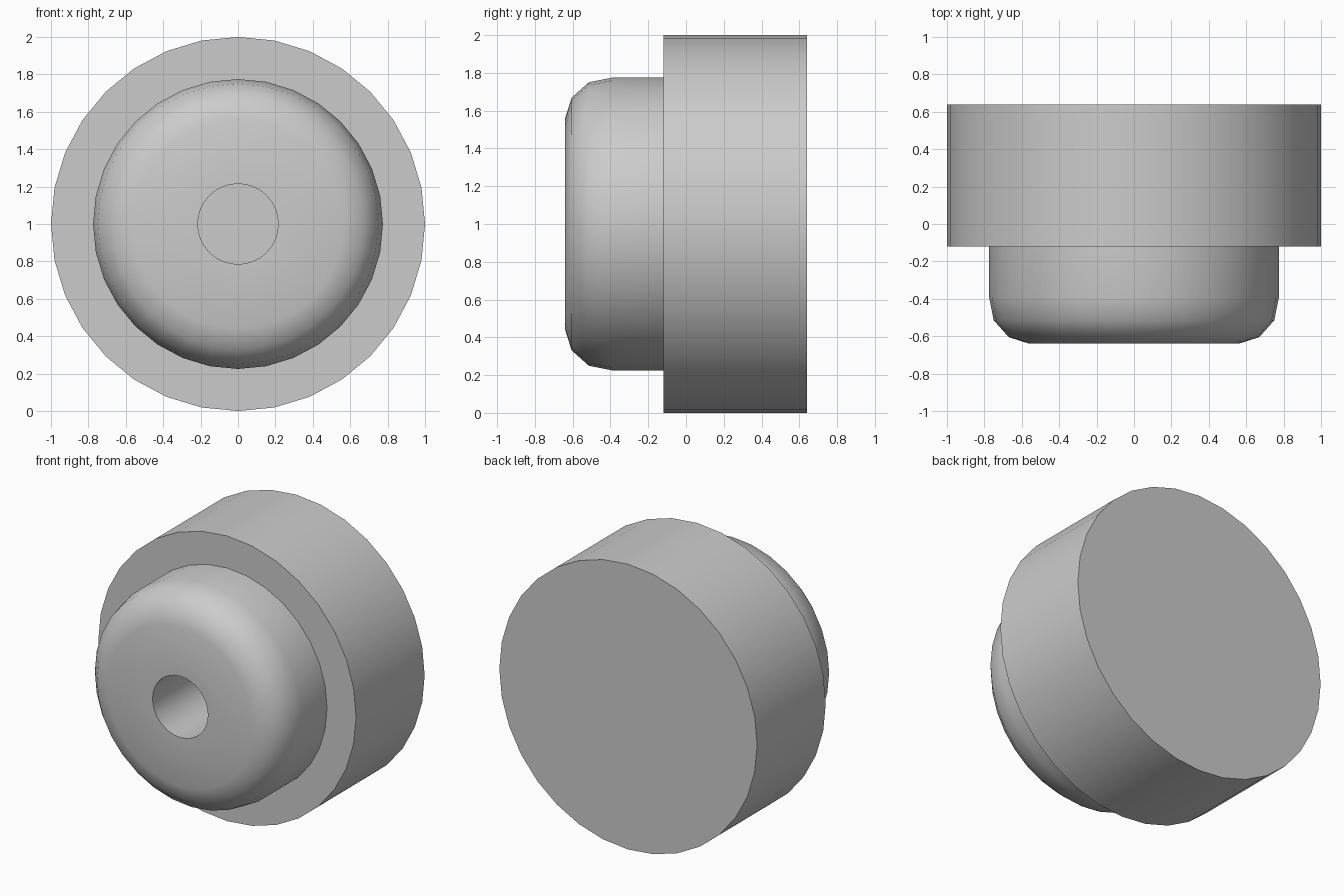
import bpy
import math

cube = bpy.data.objects.get("Cube")
if cube:
    bpy.data.objects.remove(cube, do_unlink=True)

grey = bpy.data.materials.new("light grey")
grey.use_nodes = True
colour = (0.6, 0.6, 0.6, 1)
grey.diffuse_color = colour
grey.node_tree.nodes["Principled BSDF"].inputs["Base Color"].default_value = colour


def lathe(name, profile, sides, cap_start=False, cap_end=False, smooth_angle=32):
    """Spin (radius, y) points about the y axis at z = 1, listed back to front on the outside."""
    verts = [(r * math.sin(math.tau * i / sides), y, 1 + r * math.cos(math.tau * i / sides))
             for r, y in profile for i in range(sides)]
    faces = []
    for k in range(len(profile) - 1):
        for i in range(sides):
            j = (i + 1) % sides
            faces.append((k * sides + i, (k + 1) * sides + i,
                          (k + 1) * sides + j, k * sides + j))
    if cap_start:
        faces.append(tuple(range(sides)))
    if cap_end:
        last = (len(profile) - 1) * sides
        faces.append(tuple(last + i for i in reversed(range(sides))))
    mesh = bpy.data.meshes.new(name)
    mesh.from_pydata(verts, [], faces)
    mesh.materials.append(grey)
    obj = bpy.data.objects.new(name, mesh)
    bpy.context.collection.objects.link(obj)
    bpy.ops.object.select_all(action="DESELECT")
    obj.select_set(True)
    bpy.context.view_layer.objects.active = obj
    bpy.ops.object.mode_set(mode="EDIT")
    bpy.ops.mesh.select_all(action="SELECT")
    bpy.ops.mesh.normals_make_consistent(inside=False)
    bpy.ops.object.mode_set(mode="OBJECT")
    bpy.ops.object.shade_smooth_by_angle(angle=math.radians(smooth_angle))
    return obj


# Wide drum at the back
lathe("back_drum", [(1, 0.64), (1, -0.12)], 32, cap_start=True, cap_end=True)

# Rounded knob in front, with a deep blind hole reaching the drum
lathe("front_knob", [(0.775, -0.12), (0.775, -0.39), (0.75, -0.515), (0.67, -0.605),
                     (0.56, -0.64), (0.215, -0.64), (0.215, -0.12), (0.775, -0.12)], 32)
